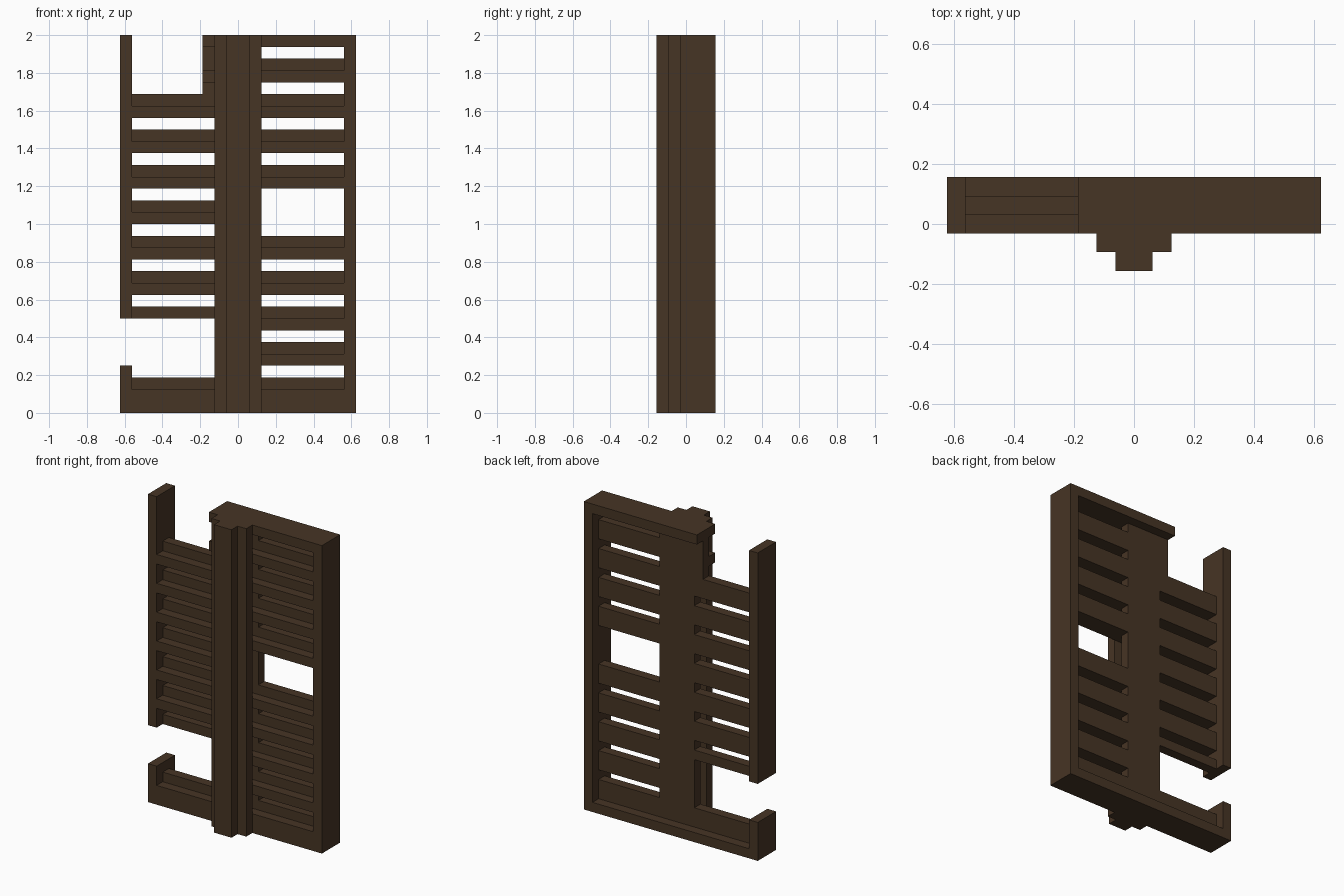
import bpy, bmesh

cube = bpy.data.objects.get("Cube")
if cube:
    bpy.data.objects.remove(cube, do_unlink=True)

U = 0.0625                      # grid module: the door is 20 x 5 x 32 modules
Y0 = -2.5 * U                   # front of the centre post

wood = bpy.data.materials.new("dark brown wood")
wood.use_nodes = True
COLOUR = (0.062, 0.035, 0.018, 1.0)
wood.diffuse_color = COLOUR
wood.node_tree.nodes["Principled BSDF"].inputs["Base Color"].default_value = COLOUR
wood.node_tree.nodes["Principled BSDF"].inputs["Roughness"].default_value = 0.9


def prism(name, profile, x0, x1):
    """Extrude a (y, z) profile along x; all values in modules, y from the front."""
    bm = bmesh.new()
    face = bm.faces.new([bm.verts.new((x0 * U, Y0 + y * U, z * U)) for y, z in profile])
    ext = bmesh.ops.extrude_face_region(bm, geom=[face])
    moved = [v for v in ext["geom"] if isinstance(v, bmesh.types.BMVert)]
    bmesh.ops.translate(bm, vec=((x1 - x0) * U, 0, 0), verts=moved)
    bmesh.ops.recalc_face_normals(bm, faces=bm.faces)
    mesh = bpy.data.meshes.new(name)
    bm.to_mesh(mesh)
    bm.free()
    mesh.materials.append(wood)
    obj = bpy.data.objects.new(name, mesh)
    bpy.context.collection.objects.link(obj)
    return obj


def box(name, x0, x1, y0, y1, z0, z1):
    return prism(name, [(y0, z0), (y1, z0), (y1, z1), (y0, z1)], x0, x1)


def slat(name, x0, x1, z):
    """Stepped louvre: low front half, tall back half."""
    return prism(name, [(2, z), (4, z), (4, z + 2), (3, z + 2), (3, z + 1), (2, z + 1)], x0, x1)


# Outer frame, with the right stile broken and the top rail cut short
box("left_stile", 9, 10, 2, 5, 0, 32)
box("right_stile_upper", -10, -9, 2, 5, 8, 32)
box("right_stile_lower", -10, -9, 2, 5, 0, 4)
box("bottom_rail", -9, 9, 2, 5, 0, 1)
box("top_rail", -3, 9, 2, 5, 31, 32)

# Centre: stepped post in front, narrow core, recessed back panel
box("post_ridge", -1, 1, 0, 1, 0, 32)
box("post_base", -2, 2, 1, 2, 0, 32)
box("post_core", -1, 1, 2, 3, 1, 31)
box("back_panel", -2, 2, 3, 4, 1, 31)
box("back_panel_splinter", -3, -2, 3, 4, 27, 31)

# Louvre slats, some missing or broken off
for k in range(10):
    z = 1 + 3 * k
    if k != 5:
        slat(f"left_slat_{k}", 1, 9, z)
    if k == 2:
        box("right_slat_half", -9, -2, 3, 4, 8, 9)
    elif k == 9:
        slat("right_slat_stub", -3, -1, z)
    elif k != 1:
        slat(f"right_slat_{k}", -9, -1, z)

# Lower right stile reaches the height of one module step above the rail slat
bpy.data.objects["right_stile_lower"].data.update()
